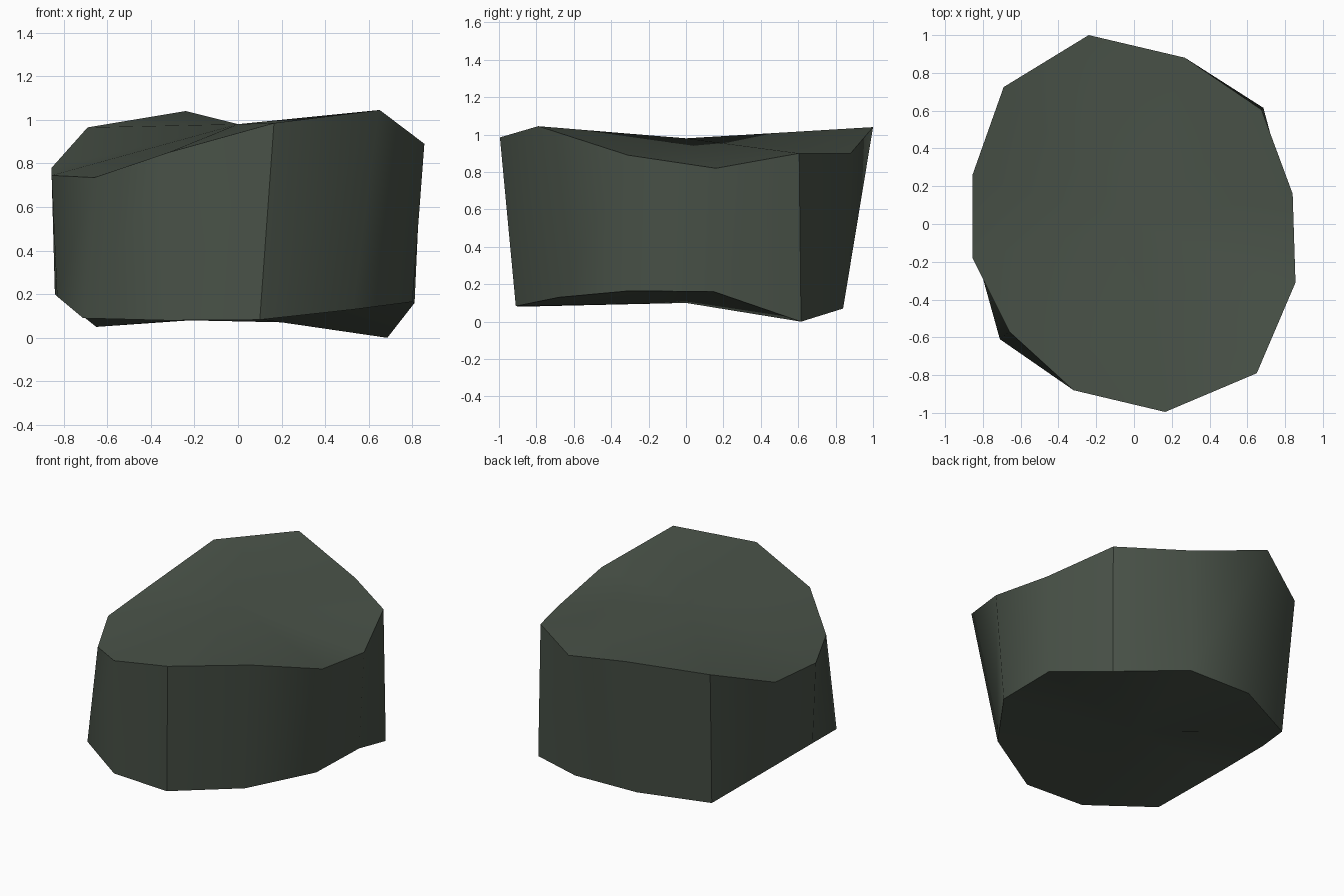
import bpy, bmesh

if "Cube" in bpy.data.objects:
    bpy.data.objects.remove(bpy.data.objects["Cube"])

# Uneven twelve-sided rims of the rock
top_rim = [(-.24, 1, 1.04), (.27, .88, .90), (.675, .605, .90), (.84, .16, .82),
           (.855, -.31, .89), (.65, -.79, 1.045), (.165, -.995, .985), (-.32, -.88, .85),
           (-.66, -.57, .735), (-.855, -.18, .745), (-.855, .26, .78), (-.69, .725, .965)]
base_rim = [(-.22, .84, .08), (.25, .84, .07), (.685, .615, 0), (.81, .15, .16),
            (.80, -.30, .165), (.53, -.68, .13), (.10, -.91, .083), (-.32, -.88, .08),
            (-.71, -.61, .09), (-.83, -.18, .19), (-.84, .24, .20), (-.65, .65, .05)]

bm = bmesh.new()
top = [bm.verts.new(p) for p in top_rim]
base = [bm.verts.new(p) for p in base_rim]
top_mid = bm.verts.new((0, 0, .98))
base_mid = bm.verts.new((0, 0, .10))

# Side wall with a fan of faces closing each end
for i in range(len(top)):
    j = (i + 1) % len(top)
    bm.faces.new((top[i], top[j], base[j], base[i]))
    bm.faces.new((top[j], top[i], top_mid))
    bm.faces.new((base[i], base[j], base_mid))
bmesh.ops.recalc_face_normals(bm, faces=bm.faces)

mesh = bpy.data.meshes.new("rock")
bm.to_mesh(mesh)
bm.free()
rock = bpy.data.objects.new("rock", mesh)
bpy.context.collection.objects.link(rock)

# Dark mossy grey
mat = bpy.data.materials.new("dark_green_grey")
mat.diffuse_color = (.068, .086, .066, 1)
mat.use_nodes = True
mat.node_tree.nodes["Principled BSDF"].inputs["Base Color"].default_value = mat.diffuse_color
mesh.materials.append(mat)

# Smooth wall, sharp rims and corners
bpy.context.view_layer.objects.active = rock
rock.select_set(True)
bpy.ops.object.shade_smooth_by_angle(angle=0.61)
